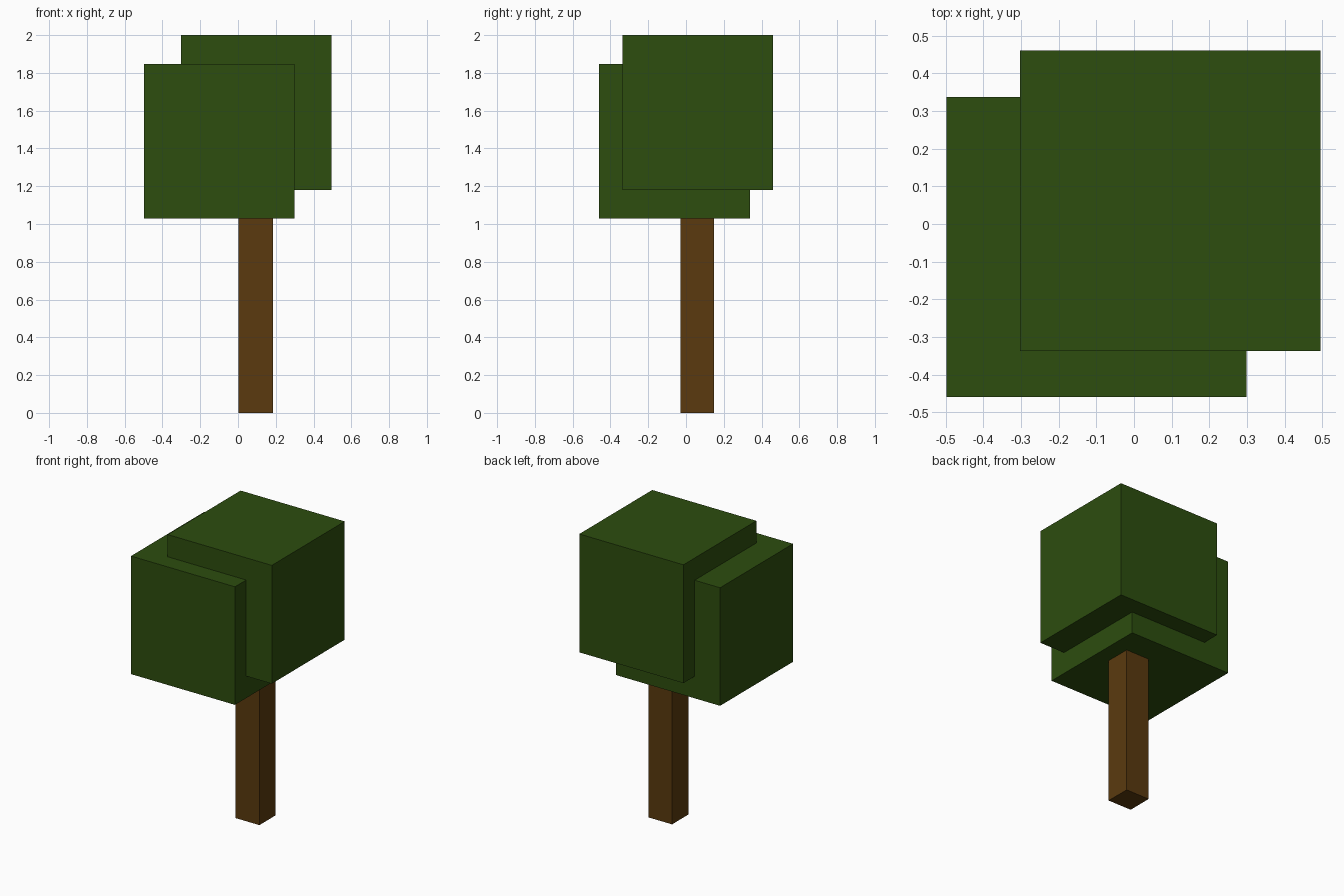
import bpy
from mathutils import Vector

default = bpy.data.objects.get("Cube")
if default:
    bpy.data.objects.remove(default, do_unlink=True)


def make_material(name, rgb):
    mat = bpy.data.materials.new(name)
    mat.use_nodes = True
    color = (*rgb, 1.0)
    mat.diffuse_color = color
    bsdf = next(n for n in mat.node_tree.nodes if n.type == 'BSDF_PRINCIPLED')
    bsdf.inputs["Base Color"].default_value = color
    return mat


def add_box(name, low, high, mat):
    low, high = Vector(low), Vector(high)
    bpy.ops.mesh.primitive_cube_add(size=1, location=(low + high) / 2)
    box = bpy.context.object
    box.name = name
    box.scale = high - low
    bpy.ops.object.transform_apply(location=False, rotation=False, scale=True)
    box.data.materials.append(mat)
    return box


leaf_green = make_material("leaf green", (0.026, 0.075, 0.0045))
bark_brown = make_material("bark brown", (0.103, 0.042, 0.0045))

# Square trunk, running up to the underside of the foliage
add_box("trunk", (0.003, -0.03, 0), (0.185, 0.148, 1.04), bark_brown)

# Two overlapping foliage blocks, offset diagonally
add_box("lower_foliage", (-0.498, -0.46, 1.028), (0.299, 0.338, 1.846), leaf_green)
add_box("upper_foliage", (-0.303, -0.337, 1.18), (0.495, 0.461, 2.0), leaf_green)
